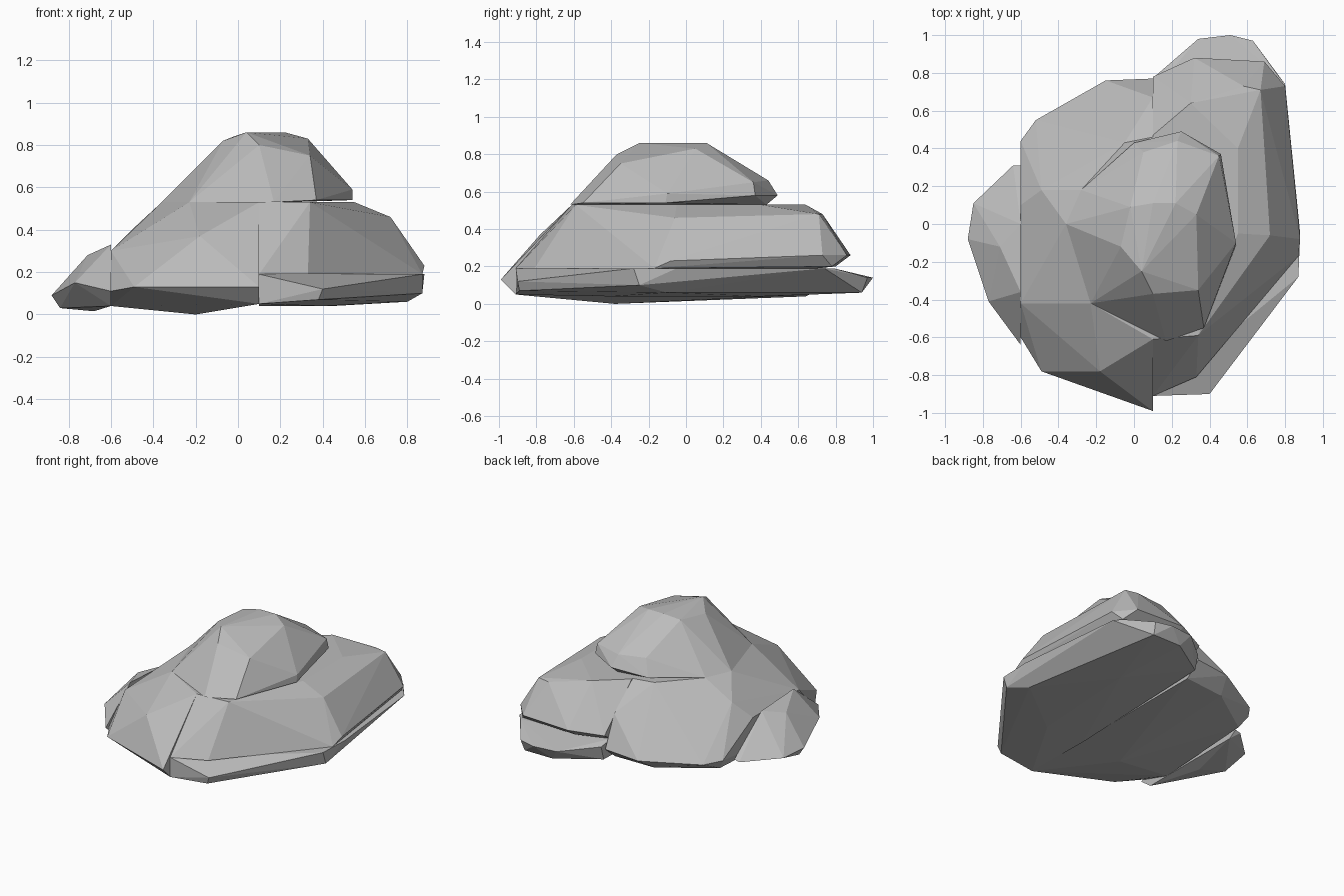
import bpy
import bmesh
from mathutils import Vector

default_cube = bpy.data.objects.get("Cube")
if default_cube:
    bpy.data.objects.remove(default_cube, do_unlink=True)

# One plain stone colour
stone = bpy.data.materials.new("stone grey")
stone.use_nodes = True
stone_colour = (0.5, 0.5, 0.5, 1)
stone.diffuse_color = stone_colour
shader = next(node for node in stone.node_tree.nodes if node.type == "BSDF_PRINCIPLED")
shader.inputs["Base Color"].default_value = stone_colour
shader.inputs["Roughness"].default_value = 0.9


def make_rock(name, *corners):
    """Wrap a faceted convex rock around corners given in hundredths of a unit."""
    shape = bmesh.new()
    for corner in corners:
        shape.verts.new(Vector(corner) / 100)
    hull = bmesh.ops.convex_hull(shape, input=shape.verts[:])
    # Drop any corners that ended up inside the hull
    inner = [item for item in hull["geom_interior"] if isinstance(item, bmesh.types.BMVert)]
    bmesh.ops.delete(shape, geom=inner, context="VERTS")
    bmesh.ops.recalc_face_normals(shape, faces=shape.faces[:])
    mesh = bpy.data.meshes.new(name)
    shape.to_mesh(mesh)
    shape.free()
    mesh.materials.append(stone)
    rock = bpy.data.objects.new(name, mesh)
    bpy.context.collection.objects.link(rock)
    return rock


# Small rock leaning on the right side, split along a vertical plane
make_rock(
    "side_rock",
    (-60, -36, 33), (-60, 0, 31), (-71, -12, 28), (-77, -41, 15),
    (-88, -8, 9), (-85, 11, 8), (-64, 31, 7), (-60, 31, 8),
    (-60, -64, 11), (-60, -55, 4), (-84, -8, 3), (-68, -15, 1.5),
    (-60, 25, 4),
)

# Large rock filling the middle, flat on top and on both split sides
make_rock(
    "main_rock",
    # flat top
    (10, -61, 53), (10, 46, 53), (-5, 43, 53), (-28, 18, 53),
    (-36, 0, 53), (-23, -42, 53),
    # shoulders
    (-18, -78, 37), (-49, 18, 41), (-60, -42, 30), (-60, 10, 30),
    (10, 67, 36),
    # lower rim
    (10, -99, 13), (-49, -78, 13), (-60, -60, 11), (-60, 44, 12),
    (-52, 55, 11), (-15, 76, 12), (10, 77, 14),
    # underside
    (10, -91, 5), (-60, -38, 4), (-20, -38, 0), (-55, 40, 4),
    (-20, 64, 4), (10, 66, 5),
)

# Broad upper rock on the left
make_rock(
    "upper_rock",
    # flat top
    (10, -61, 53), (34, -59, 53), (55, -5, 53), (55, 40, 53),
    (30, 64, 53), (10, 47, 53),
    # shoulders
    (72, -6, 46), (67, 71, 48), (58, 73, 48),
    # widest rim
    (88, -8, 23), (80, 73, 26), (69, 86, 26), (32, 88, 26),
    (10, 78, 24),
    # underside
    (10, -91, 19), (33, -81, 19), (87, -17, 19), (75, 78, 20),
    (32, 80, 20), (10, 70, 19),
)

# Thin slab beneath the upper rock
make_rock(
    "lower_slab",
    # top
    (10, -91, 19), (87, -28, 19), (88, -5, 19), (80, 74, 19),
    (76, 79, 19), (10, 70, 19),
    # rim
    (40, -90, 12), (63, 97, 14), (51, 100, 14), (34, 98, 14),
    (12, 79, 16), (87, -25, 10),
    # underside
    (38, -89, 7), (10, -91, 5), (80, -10, 6), (62, 94, 6),
    (40, 94, 6), (12, 76, 6), (40, -40, 4), (10, -40, 4),
    (45, 40, 4),
)

# Domed rock resting on the top
make_rock(
    "cap_rock",
    # crown
    (4, -25, 86), (22, 11, 86), (10, 11, 86), (-2, 9, 84),
    (-7, -12, 82), (33, 5, 83), (10, -37, 80), (34, -35, 75),
    # shoulders
    (5, 38, 66), (23, 44, 66), (45, 36, 65), (54, -10, 59),
    # base
    (-36, 0, 53), (-28, 18, 53), (0, 43, 55), (25, 49, 58),
    (46, 37, 58), (24, 43, 53), (54, -11, 54), (37, -55, 54),
    (17, -62, 53), (-23, -42, 53),
)
